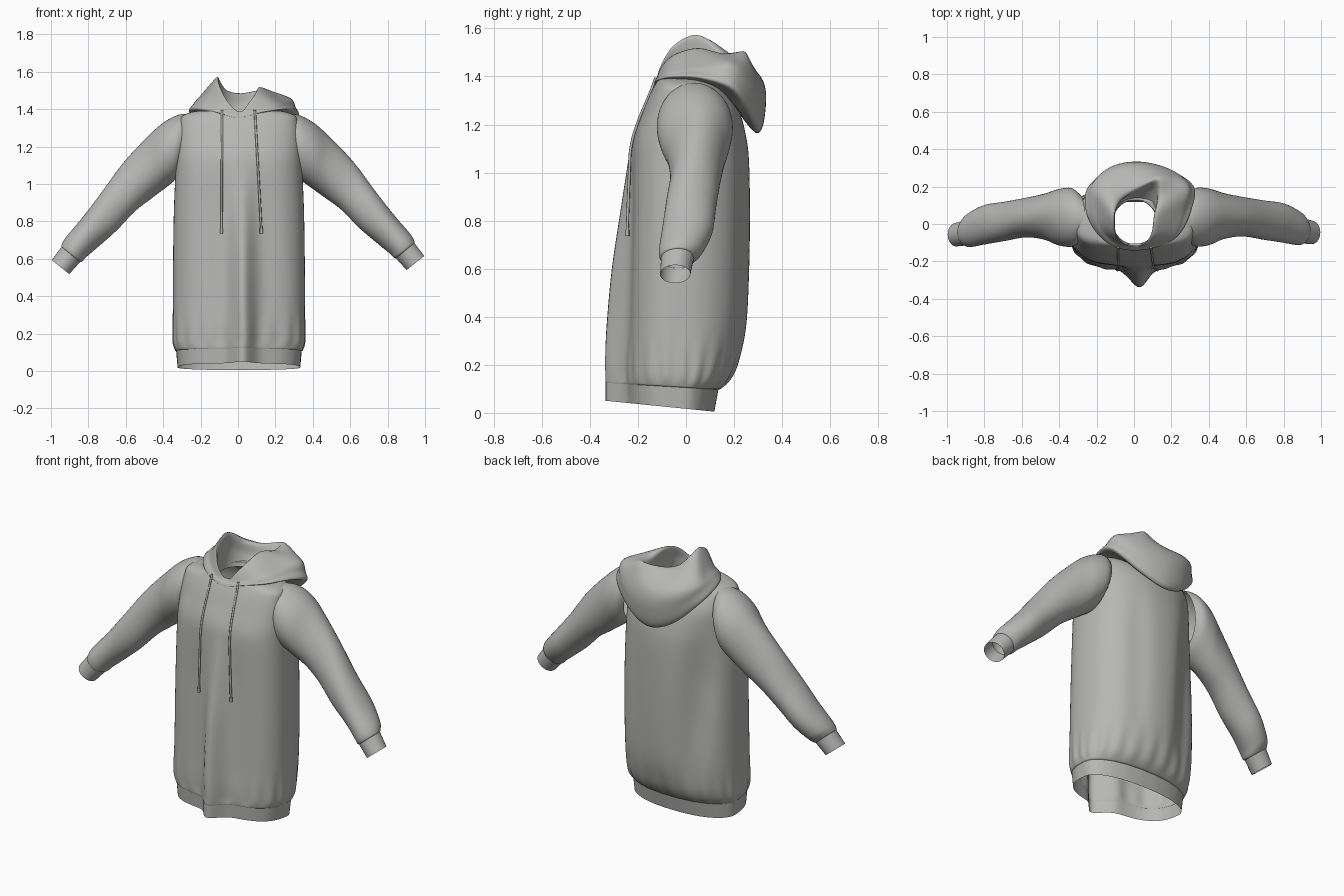
import bpy, bmesh, math
from mathutils import Vector as V

if "Cube" in bpy.data.objects:
    bpy.data.objects.remove(bpy.data.objects["Cube"])

grey = bpy.data.materials.new("grey_fabric")
grey.diffuse_color = (0.47, 0.47, 0.46, 1)
grey.use_nodes = True
grey.node_tree.nodes["Principled BSDF"].inputs["Base Color"].default_value = grey.diffuse_color


def spline(pts, sub, closed=False):
    """Catmull-Rom through a list of vectors."""
    n, out = len(pts), []
    for i in range(n if closed else n - 1):
        q = [pts[(i + k) % n] if closed else pts[min(max(i + k, 0), n - 1)] for k in (-1, 0, 1, 2)]
        for s in range(sub):
            t = s / sub
            out.append(0.5 * (2 * q[1] + (q[2] - q[0]) * t
                              + (2 * q[0] - 5 * q[1] + 4 * q[2] - q[3]) * t * t
                              + (3 * q[1] - q[0] - 3 * q[2] + q[3]) * t ** 3))
    if not closed:
        out.append(pts[-1].copy())
    return out


def smooth_rings(rings, sub):
    cols = [spline(list(c), sub) for c in zip(*rings)]
    return [list(r) for r in zip(*cols)]


def loft(name, rings, caps=False):
    bm = bmesh.new()
    rows = [[bm.verts.new(p) for p in r] for r in rings]
    n = len(rows[0])
    for a, b in zip(rows, rows[1:]):
        for i in range(n):
            j = (i + 1) % n
            bm.faces.new((a[i], a[j], b[j], b[i]))
    if caps:
        bm.faces.new(rows[0])
        bm.faces.new(rows[-1])
    bmesh.ops.recalc_face_normals(bm, faces=bm.faces)
    me = bpy.data.meshes.new(name)
    bm.to_mesh(me)
    bm.free()
    me.materials.append(grey)
    ob = bpy.data.objects.new(name, me)
    bpy.context.collection.objects.link(ob)
    bpy.ops.object.select_all(action='DESELECT')
    ob.select_set(True)
    bpy.context.view_layer.objects.active = ob
    bpy.ops.object.shade_smooth_by_angle(angle=math.radians(60))
    return ob


def body_ring(z, hw, yf, yb, bump, tilt, n=144):
    """Boxy oval with a central front fold and soft back folds."""
    ring, yc = [], -0.015
    for i in range(n):
        t = 2 * math.pi * i / n
        c, s = math.cos(t), math.sin(t)
        e = 2.8 if s < 0 else 2.2
        r = (abs(c) ** e + abs(s) ** e) ** (-1 / e)
        x = hw * r * c
        y = yc + r * s * ((yb - yc) if s > 0 else (yc - yf))
        fade = max(0, min(1, (z - 0.12) * 3, (1.25 - z) * 3))
        if s < 0:
            y -= bump * math.exp(-((x - 0.02) / 0.062) ** 2)
            y -= 0.004 * fade * math.sin(26 * x + 2 * z) * -s
        else:
            # one deep fold on the back left, shallow ones elsewhere
            y -= 0.05 * fade * min(1, 3 * s) * math.exp(-((x + 0.21 + 0.08 * (z - 0.7)) / 0.085) ** 2)
            y -= 0.012 * fade * math.exp(-((x - 0.16) / 0.06) ** 2)
        # gathers just above the hem band
        g = 0.005 * math.cos(22 * t) * math.exp(-((z - 0.18) / 0.05) ** 2)
        ring.append(V((0.005 + x + g * c, y + g * s, z - tilt * y)))
    return ring


# hem band
band_top = (0.105, 0.335, -0.245, 0.135, 0.09, 0.06)
loft("hem_band", smooth_rings([body_ring(0.017, 0.328, -0.24, 0.118, 0.095, 0.1),
                               body_ring(*band_top)], 3))

# torso from hem band to neck
torso = [band_top,
         (0.113, 0.342, -0.247, 0.15, 0.09, 0.06),
         (0.15, 0.351, -0.247, 0.185, 0.09, 0.05),
         (0.22, 0.353, -0.247, 0.218, 0.09, 0.04),
         (0.36, 0.353, -0.242, 0.25, 0.086, 0.02),
         (0.60, 0.352, -0.235, 0.263, 0.07, 0),
         (0.85, 0.348, -0.228, 0.266, 0.04, 0),
         (1.05, 0.340, -0.226, 0.262, 0.013, 0),
         (1.15, 0.335, -0.216, 0.25, 0.006, 0),
         (1.25, 0.328, -0.181, 0.225, 0, 0),
         (1.32, 0.318, -0.153, 0.19, 0, 0),
         (1.365, 0.30, -0.13, 0.15, 0, 0),
         (1.39, 0.225, -0.115, 0.13, 0, 0),
         (1.387, 0.125, -0.105, 0.125, 0, 0)]
loft("torso", smooth_rings([body_ring(*r) for r in torso], 5))

# sleeves and cuffs: upper x,z / lower x,z / y centre / y half-depth
sleeve = [(0.262, 1.374, 0.325, 1.04, 0.03, 0.13),
          (0.325, 1.37, 0.345, 1.015, 0.036, 0.157),
          (0.41, 1.325, 0.40, 0.975, 0.04, 0.15),
          (0.50, 1.24, 0.465, 0.925, 0.045, 0.122),
          (0.62, 1.11, 0.55, 0.86, 0.038, 0.105),
          (0.74, 0.955, 0.65, 0.765, 0.018, 0.105),
          (0.84, 0.83, 0.745, 0.685, 0.006, 0.105),
          (0.92, 0.735, 0.81, 0.63, -0.018, 0.093),
          (0.943, 0.695, 0.832, 0.607, -0.032, 0.078),
          (0.943, 0.684, 0.845, 0.602, -0.035, 0.068)]
cuff = [sleeve[-1], (0.996, 0.615, 0.902, 0.54, -0.045, 0.063)]


def arm_ring(r, side, n=48):
    ux, uz, lx, lz, yc, yh = r
    c = V(((ux + lx) / 2, yc, (uz + lz) / 2))
    h = V(((ux - lx) / 2, 0, (uz - lz) / 2))
    k = max(0, (c.x - 0.3) / 0.65)
    ring = []
    for i in range(n):
        t = 2 * math.pi * i / n
        f = 1 + 0.03 * math.sin(3 * t + 14 * c.x) * math.sin(math.pi * min(k, 1))
        p = c + f * (h * math.cos(t) + V((0, yh * math.sin(t), 0)))
        if side < 0:
            p = V((-p.x, p.y - 0.012 * k, p.z - 0.022 * k))
        ring.append(p)
    return ring


for side, label in ((1, "right"), (-1, "left")):
    loft("sleeve_" + label, smooth_rings([arm_ring(r, side) for r in sleeve], 5))
    loft("cuff_" + label, smooth_rings([arm_ring(r, side) for r in cuff], 2))

# hood lying on the back: twelve points per ring, from the front round by +x
rim = [(0.01, -.118, 1.385), (.06, -.105, 1.435), (.10, -.05, 1.49), (.115, .05, 1.518),
       (.14, .15, 1.495), (.13, .24, 1.505), (.02, .20, 1.485), (-.06, .155, 1.50),
       (-.10, .10, 1.55), (-.108, .03, 1.572), (-.10, -.055, 1.525), (-.055, -.107, 1.44)]
middle = [(0, -.13, 1.375), (.11, -.11, 1.405), (.20, -.06, 1.43), (.235, .06, 1.455),
          (.275, .185, 1.46), (.19, .27, 1.43), (.02, .31, 1.40), (-.12, .285, 1.42),
          (-.205, .195, 1.455), (-.19, .08, 1.475), (-.165, -.03, 1.455), (-.09, -.107, 1.41)]
lower = [(0, -.14, 1.355), (.12, -.122, 1.38), (.23, -.06, 1.395), (.295, .06, 1.39),
         (.305, .19, 1.34), (.17, .265, 1.22), (.03, .29, 1.165), (-.11, .265, 1.215),
         (-.235, .185, 1.34), (-.252, .07, 1.39), (-.20, -.04, 1.395), (-.11, -.118, 1.38)]
rim, middle, lower = [[V(p) for p in r] for r in (rim, middle, lower)]


def neck(r, z):
    return [V((0.005 + r * math.sin(k * math.pi / 6), 0.01 - r * math.cos(k * math.pi / 6), z))
            for k in range(12)]


collar = neck(0.117, 1.36)
inner = [(a + b) / 2 for a, b in zip(collar, rim)]
outer = []
for m, l in zip(middle, lower):
    d = (m + l) / 2 - V((0, 0.05, 0))
    d.z = 0
    outer.append((m + l) / 2 + d.normalized() * (m.z - l.z) * 0.14)
tuck = neck(0.125, 1.375)
hood = [spline(r, 6, True) for r in (collar, inner, rim, middle, outer, lower, tuck)]
loft("hood", smooth_rings(hood, 6))


# drawstrings with knotted tips
def tube(name, path, r):
    loft(name, [[p + V((r * math.cos(a * math.pi / 4), r * math.sin(a * math.pi / 4), 0))
                 for a in range(8)] for p in path], True)


drop = [(1.395, -.126), (1.34, -.146), (1.2, -.204), (1.1, -.23), (1.0, -.236), (0.75, -.245)]
for label, x0, x1 in (("left", -0.085, -0.088), ("right", 0.09, 0.125)):
    pts = [V((x0 + (x1 - x0) * (1.395 - z) / 0.645, y, z)) for z, y in drop]
    tube("drawstring_" + label, spline(pts, 6), 0.006)
    end = pts[-1]
    tube("drawstring_tip_" + label, [end + V((0, 0, 0.012)), end - V((0, 0, 0.014))], 0.009)
